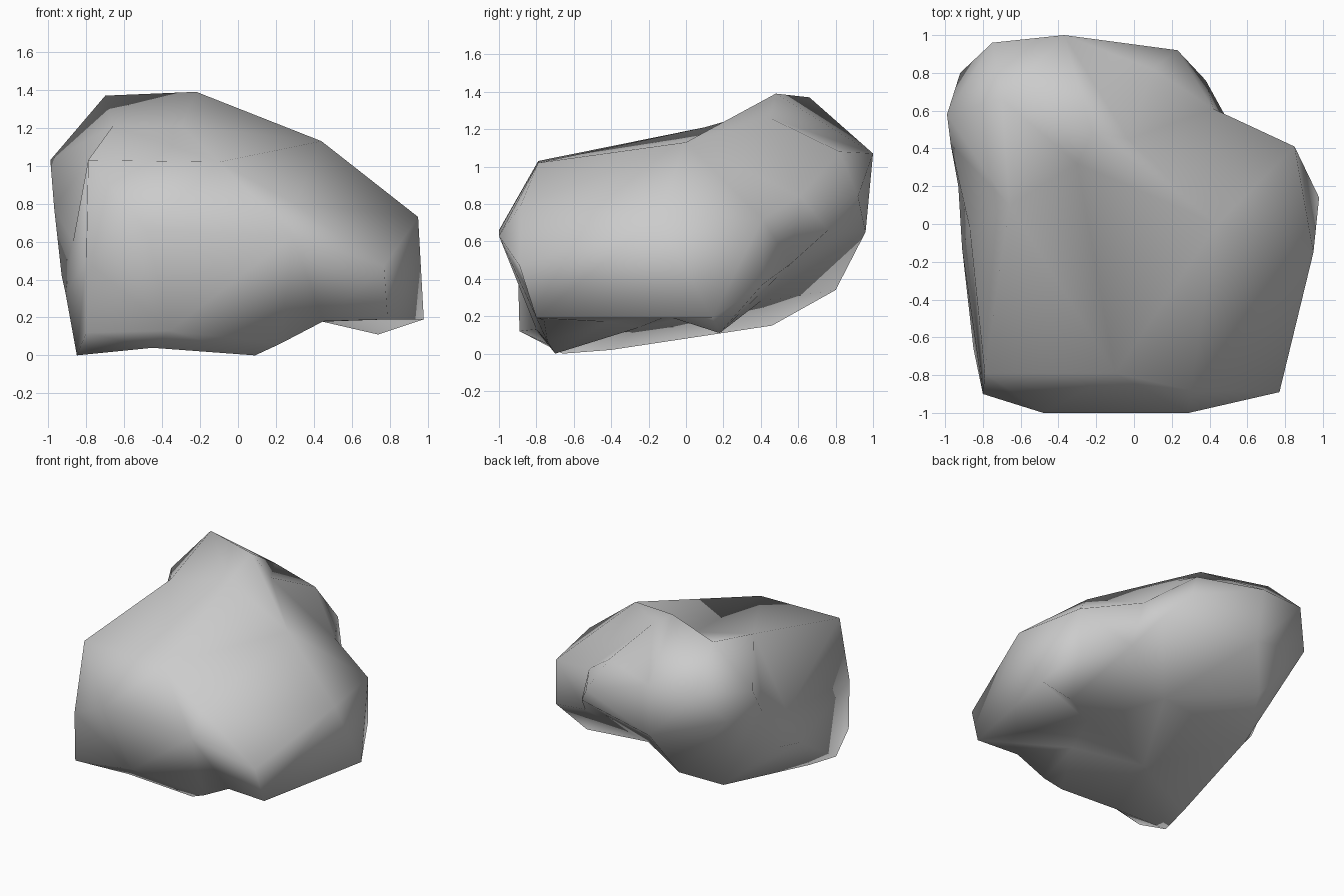
import bpy, bmesh
from mathutils import Vector

# Corner points of the boulder, grouped by region
crown = [(-.22, .48, 1.39), (-.70, .66, 1.37), (-.03, .45, 1.26), (-.66, .10, 1.21),
         (-.30, .32, 1.21), (.44, 0, 1.13), (-.79, -.79, 1.03), (-.10, -.79, 1.02), (.30, -.88, .80)]
front = [(-.48, -1, .66), (.29, -1, .63), (.77, -.89, .47), (.79, -.80, .19),
         (-.80, -.90, .50), (-.80, -.89, .12)]
right = [(.95, -.15, .73), (.98, .14, .19), (.74, .18, .11), (.85, .41, .37), (.85, .41, .72),
         (.49, .56, .48), (.42, .61, .84), (.38, .76, .66)]
back = [(.23, .92, .84), (.10, .82, 1.08), (-.37, 1, 1.07), (-.75, .96, 1.08),
        (-.35, .96, .65), (-.50, .80, .34)]
left = [(-.99, .58, 1.03), (-.92, .80, .85), (-.97, .42, .78), (-.93, .20, .42),
        (-.87, -.02, .60), (-.91, -.13, .33)]
underside = [(-.85, -.66, 0), (-.80, -.40, .02), (-.45, -.72, .04), (-.36, -.80, .13),
             (.09, -.70, 0), (.22, -.74, .06), (.22, -.42, .17), (.45, -.76, .18),
             (.35, -.10, .20), (-.30, -.25, .14), (-.65, .46, .15), (.05, .40, .28)]
points = [Vector(p) for p in crown + front + right + back + left + underside]

# Skin the points: wrap them as directions on a sphere, then push each to its real place
centre = Vector((-.05, 0, .62))
bm = bmesh.new()
verts = [bm.verts.new((p - centre).normalized()) for p in points]
bmesh.ops.convex_hull(bm, input=verts)
for v, p in zip(verts, points):
    v.co = p
bmesh.ops.recalc_face_normals(bm, faces=bm.faces[:])
for f in bm.faces:
    f.smooth = True

mesh = bpy.data.meshes.new("boulder")
bm.to_mesh(mesh)
bm.free()
boulder = bpy.data.objects.new("boulder", mesh)
bpy.context.collection.objects.link(boulder)

# Single stone colour
stone = bpy.data.materials.new("grey stone")
stone.diffuse_color = (.6, .6, .6, 1)
mesh.materials.append(stone)
